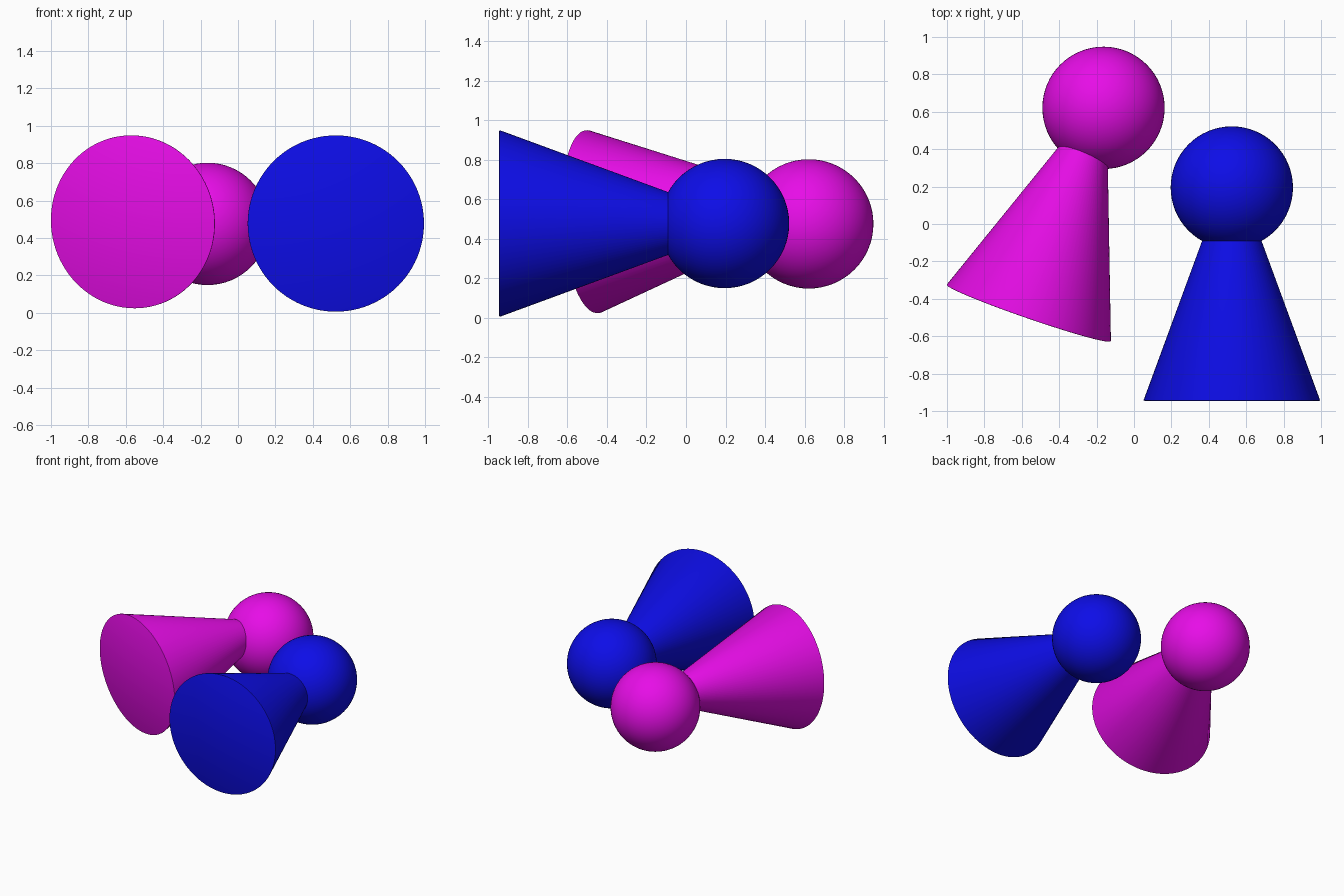
import bpy
import bmesh
from mathutils import Vector

if "Cube" in bpy.data.objects:
    bpy.data.objects.remove(bpy.data.objects["Cube"])


def make_material(name, colour):
    mat = bpy.data.materials.new(name)
    mat.diffuse_color = (*colour, 1.0)
    mat.use_nodes = True
    mat.node_tree.nodes["Principled BSDF"].inputs["Base Color"].default_value = mat.diffuse_color
    return mat


def add_object(name, bm, mat):
    mesh = bpy.data.meshes.new(name)
    bm.to_mesh(mesh)
    bm.free()
    obj = bpy.data.objects.new(name, mesh)
    bpy.context.collection.objects.link(obj)
    mesh.materials.append(mat)
    bpy.ops.object.select_all(action='DESELECT')
    obj.select_set(True)
    bpy.context.view_layer.objects.active = obj
    bpy.ops.object.shade_smooth_by_angle(angle=0.6)
    return obj


def add_ball(name, centre, radius, mat):
    bm = bmesh.new()
    bmesh.ops.create_uvsphere(bm, u_segments=64, v_segments=32, radius=radius)
    obj = add_object(name, bm, mat)
    obj.location = centre


def add_cone(name, base, direction, radius, height, mat):
    # flat base at the local origin, tip along +z, rim very slightly softened
    bm = bmesh.new()
    bmesh.ops.create_cone(bm, cap_ends=True, segments=96,
                          radius1=radius, radius2=0.01, depth=height)
    bmesh.ops.translate(bm, verts=bm.verts, vec=(0, 0, height / 2))
    rim = [e for e in bm.edges if all(v.co.z < 0.001 for v in e.verts)]
    bmesh.ops.bevel(bm, geom=rim, offset=0.005, segments=2, profile=0.5, affect='EDGES')
    obj = add_object(name, bm, mat)
    obj.rotation_mode = 'QUATERNION'
    obj.rotation_quaternion = Vector(direction).to_track_quat('Z', 'Y')
    obj.location = base


magenta = make_material("magenta", (0.8, 0.004, 0.8))
blue = make_material("blue", (0.004, 0.004, 0.8))

# Blue figure lying straight along y
add_cone("blue_body", (0.523, -0.945, 0.477), (0, 1, 0), 0.473, 1.26, blue)
add_ball("blue_head", (0.523, 0.195, 0.477), 0.327, blue)

# Magenta figure, turned and tilted slightly
add_cone("magenta_body", (-0.563, -0.477, 0.486), (0.326, 0.945, 0.061),
         0.465, 1.25, magenta)
add_ball("magenta_head", (-0.163, 0.621, 0.475), 0.327, magenta)
